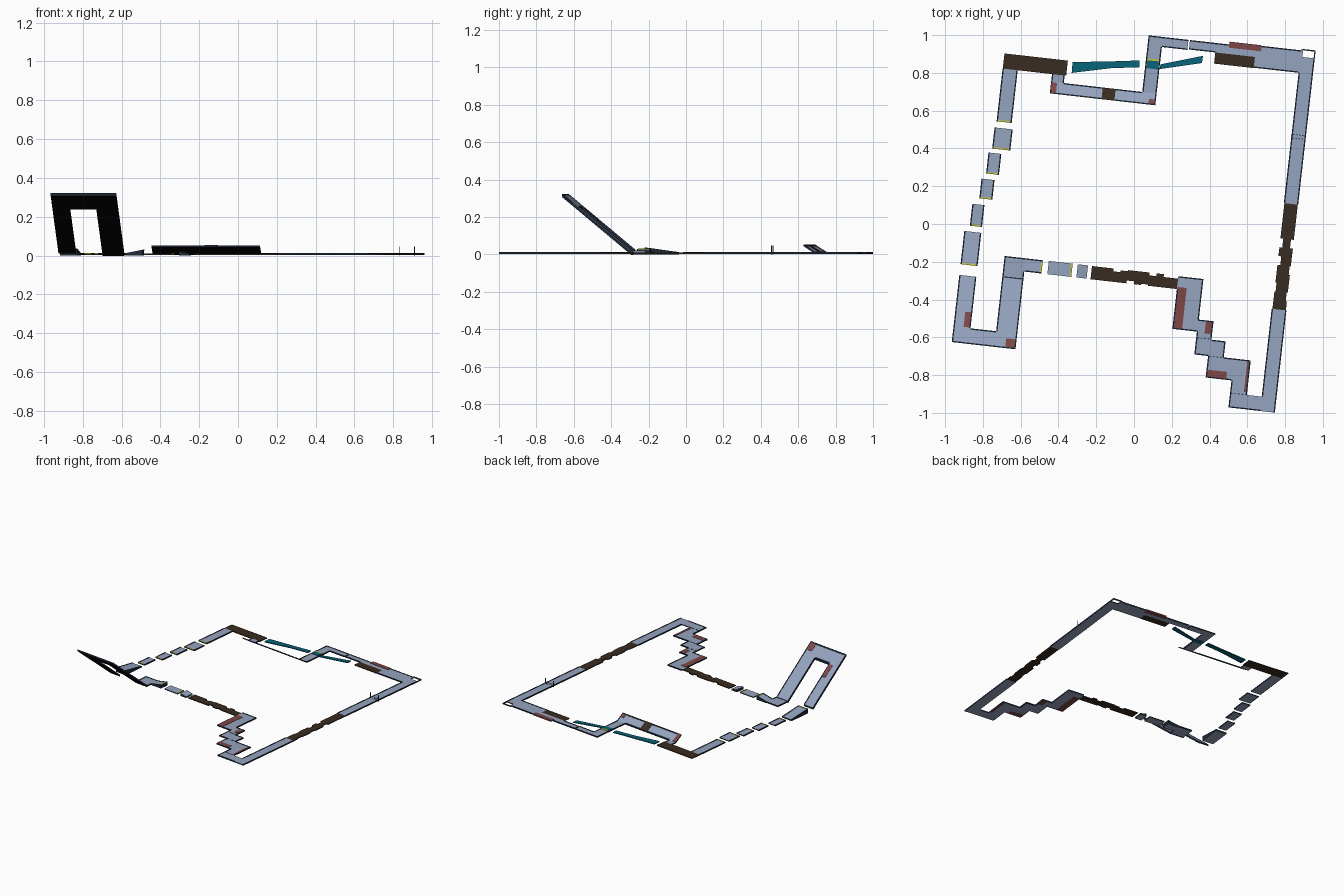
import bpy, bmesh, math, random
from mathutils import Matrix

random.seed(4)
LO, T = 0.003, 0.010                        # deck underside and top
ROT = (Matrix.Rotation(-math.radians(6.46), 4, 'Z') @ Matrix.Translation((0.004, -0.004, 0))
       @ Matrix.Diagonal((1.005, 1.005, 1, 1)))


def material(name, rgb):
    m = bpy.data.materials.new(name)
    m.diffuse_color = (*rgb, 1)
    return m


MATS = [material("blue_grey", (0.30, 0.37, 0.52)), material("navy", (0.014, 0.024, 0.043)),
        material("brown", (0.042, 0.025, 0.015)), material("teal", (0.002, 0.125, 0.19)),
        material("dull_red", (0.21, 0.062, 0.06)), material("yellow", (0.60, 0.58, 0.03)),
        material("black", (0.001, 0.001, 0.001))]
GREY, NAVY, BROWN, TEAL, RED, YELLOW, BLACK = range(7)


def flat(u, v):
    return 0.0


def prism(bm, pts, h, lo, hi, mat, side=None, under=None):
    """Vertical prism on polygon pts following height h; lo=None reaches the ground."""
    side = mat if side is None else side
    bot = [bm.verts.new((u, v, 0 if lo is None else h(u, v) + lo)) for u, v in pts]
    top = [bm.verts.new((u, v, h(u, v) + hi)) for u, v in pts]
    n = len(pts)
    bm.faces.new(top).material_index = mat
    bm.faces.new(bot[::-1]).material_index = mat if under is None else under
    for i in range(n):
        j = (i + 1) % n
        bm.faces.new((bot[i], bot[j], top[j], top[i])).material_index = side


def rect(u0, u1, v0, v1):
    return [(u0, v0), (u1, v0), (u1, v1), (u0, v1)]


def finish(name, bm, rotate=True):
    bmesh.ops.recalc_face_normals(bm, faces=bm.faces)
    me = bpy.data.meshes.new(name)
    bm.to_mesh(me)
    bm.free()
    for m in MATS:
        me.materials.append(m)
    ob = bpy.data.objects.new(name, me)
    if rotate:
        ob.matrix_world = ROT
    bpy.context.collection.objects.link(ob)


def part(name, decks, h=flat, mat=GREY, lo=LO, w=0.007, under=None):
    """decks: (u0, u1, v0, v1, rail edges)."""
    bm = bmesh.new()
    for u0, u1, v0, v1, edges in decks:
        prism(bm, rect(u0, u1, v0, v1), h, lo, T, mat, NAVY if mat == GREY else mat, under)
        rails = {'W': (u0, u0 + w, v0, v1), 'E': (u1 - w, u1, v0, v1),
                 'S': (u0, u1, v0, v0 + w), 'N': (u0, u1, v1 - w, v1)}
        for e in edges:
            prism(bm, rect(*rails[e]), h, lo, T + 0.002, NAVY, NAVY, under)
    finish(name, bm)


def plates(name, rects, mat, h=flat, up=0.002, lo=T - 0.001):
    bm = bmesh.new()
    for r in rects:
        prism(bm, rect(*r), h, lo, T + up, mat)
    finish(name, bm)


def big_tilt(u, v):
    return max(0.0, (-0.351 - v) * 0.835)


def small_tilt(u, v):
    return max(0.0, (0.70 - v) * 0.65)


# right side straight, with a square opening in the far corner
part("right_straight_far", [(0.768, 0.844, 0.202, 0.893, 'WE'), (0.768, 0.844, 0.893, 0.978, 'E')])
part("corner_opening_frame", [(0.768, 0.778, 0.978, 1.02, ''), (0.838, 0.844, 0.978, 1.02, 'E'),
                              (0.778, 0.838, 1.013, 1.02, 'N')], w=0.005)
part("right_straight_near", [(0.767, 0.845, -0.90, -0.358, 'E'), (0.767, 0.78, -0.824, -0.358, 'W')])

# front right zigzag
part("zigzag_track", [
    (0.599, 0.767, -0.90, -0.824, 'S'), (0.599, 0.688, -0.824, -0.757, 'WE'), (0.599, 0.61, -0.90, -0.824, 'W'),
    (0.462, 0.545, -0.757, -0.641, 'W'), (0.545, 0.688, -0.757, -0.641, 'NE'),
    (0.462, 0.599, -0.757, -0.74, 'S'), (0.389, 0.462, -0.643, -0.556, 'S'),
    (0.462, 0.545, -0.643, -0.556, 'E'), (0.47, 0.545, -0.57, -0.556, 'N'),
    (0.389, 0.47, -0.556, -0.458, 'NE'), (0.389, 0.40, -0.643, -0.522, 'W'),
    (0.259, 0.392, -0.522, -0.243, 'SN'), (0.259, 0.27, -0.522, -0.311, 'W'),
    (0.38, 0.392, -0.458, -0.243, 'E')])
plates("zigzag_red_patches", [(0.262, 0.31, -0.518, -0.30), (0.43, 0.467, -0.527, -0.463),
                              (0.466, 0.57, -0.753, -0.715), (0.671, 0.686, -0.81, -0.645)],
       RED, lo=LO - 0.001)


# broken brown stretches with ragged edges
def ragged(name, a0, a1, b0, b1, n, along_u):
    bm = bmesh.new()
    step = (a1 - a0) / n
    for i in range(n):
        a, b = a0 + i * step, a0 + (i + 1) * step
        p = b0 + random.choice((0, 0, 0, 0.006, 0.015))
        q = b1 - random.choice((0, 0, 0, 0.006, 0.015))
        prism(bm, rect(a, b, p, q) if along_u else rect(p, q, a, b), flat, LO, T, BROWN)
    finish(name, bm)


ragged("broken_right_stretch", -0.358, 0.202, 0.771, 0.842, 12, False)
ragged("broken_front_stretch", -0.199, 0.259, -0.311, -0.241, 12, True)

# front jump: ramp, island and landing
part("front_island", [(-0.428, -0.302, -0.31, -0.24, '')])
part("front_landing", [(-0.274, -0.22, -0.31, -0.24, '')],
     h=lambda u, v: max(0, (-0.22 - u) * 0.22), lo=None)


def front_ramp(u, v):
    return max(0.0, (u + 0.55) * 0.2)


part("front_jump_ramp", [(-0.55, -0.46, -0.31, -0.24, 'NS')], h=front_ramp, lo=None)
plates("front_ramp_lip", [(-0.467, -0.459, -0.305, -0.245)], YELLOW, front_ramp)
plates("island_lip", [(-0.309, -0.301, -0.31, -0.24)], YELLOW)

# steep raised loop at the front left, black underneath
part("loop_entry", [(-0.662, -0.55, -0.351, -0.24, 'WN'), (-0.56, -0.55, -0.351, -0.31, 'E')])
part("steep_loop", [
    (-0.662, -0.55, -0.639, -0.351, 'WE'), (-0.888, -0.798, -0.639, -0.366, 'WE'),
    (-0.888, -0.55, -0.722, -0.639, 'SWE'), (-0.798, -0.662, -0.65, -0.639, 'N')],
    h=big_tilt, lo=-0.003, under=BLACK)
plates("loop_red_patches", [(-0.605, -0.555, -0.715, -0.67), (-0.835, -0.803, -0.635, -0.555)],
       RED, big_tilt)


# left side jump and stepping plates
def left_ramp(u, v):
    return (-0.133 - v) * 0.14


part("left_jump_ramp", [(-0.888, -0.798, -0.309, -0.133, 'WE')], h=left_ramp, lo=None)
plates("left_ramp_lip", [(-0.88, -0.806, -0.309, -0.301)], YELLOW, left_ramp)
steps = [(-0.862, -0.798, -0.102, 0.014), (-0.829, -0.76, 0.047, 0.151), (-0.808, -0.74, 0.181, 0.292),
         (-0.791, -0.695, 0.315, 0.427), (-0.784, -0.704, 0.46, 0.74)]
part("left_stepping_plates", [(*s, 'WE') for s in steps])
plates("stepping_lips", [(a + 0.007, b - 0.007, c, c + 0.008) for a, b, c, d in steps], YELLOW)

# back left brown straight, and the banked detour
part("back_left_straight", [(-0.783, -0.447, 0.74, 0.82, '')], mat=BROWN)
part("detour_track", [
    (-0.522, -0.455, 0.70, 0.74, 'WE'), (-0.039, 0.037, 0.70, 0.947, 'WE'),
    (-0.039, 0.172, 0.947, 1.0, 'N'), (-0.039, -0.03, 0.947, 1.0, 'W'), (0.037, 0.172, 0.947, 0.957, 'S')])
part("banked_detour", [(-0.522, 0.037, 0.638, 0.70, 'SWE'), (-0.455, -0.039, 0.69, 0.70, 'N')],
     h=small_tilt, under=BLACK)
plates("detour_brown_patch", [(-0.248, -0.18, 0.638, 0.70)], BROWN, small_tilt, 0.003)
plates("detour_red_patches", [(-0.519, -0.49, 0.641, 0.697), (0.0, 0.034, 0.641, 0.668)],
       RED, small_tilt)

# back right straight
part("back_right_straight", [(0.18, 0.388, 0.95, 1.0, 'N'), (0.388, 0.53, 0.95, 0.985, ''),
                             (0.18, 0.32, 0.95, 0.96, 'S'), (0.53, 0.768, 0.893, 1.012, 'SN'),
                             (0.768, 0.778, 0.893, 1.012, '')])
part("back_brown_shoulder", [(0.32, 0.53, 0.891, 0.952, '')], mat=BROWN)
plates("back_red_shoulder", [(0.388, 0.559, 0.983, 1.015)], RED, lo=LO - 0.001, up=0.003)

# teal shortcut crossing the detour, drawn in unrotated coordinates
bm = bmesh.new()
prism(bm, [(-0.33, 0.80), (-0.12, 0.825), (0.03, 0.83), (0.03, 0.866), (-0.08, 0.862), (-0.325, 0.857)],
      flat, LO, T, TEAL)
prism(bm, [(0.135, 0.82), (0.36, 0.852), (0.365, 0.89), (0.14, 0.845)], flat, LO, T, TEAL)
prism(bm, [(0.066, 0.825), (0.126, 0.818), (0.130, 0.861), (0.071, 0.867)], flat, LO - 0.001, T + 0.003, TEAL)
prism(bm, [(0.071, 0.864), (0.130, 0.858), (0.131, 0.870), (0.072, 0.876)], flat, T - 0.001, T + 0.003, YELLOW)
finish("teal_shortcut", bm, rotate=False)

# dashed start line with two gate posts, and dashed seams
dash = [(0.775 + i * 0.016, 0.783 + i * 0.016, v, v + 0.005) for i in range(4) for v in (0.545, 0.565)]
dash += [(0.395 + i * 0.018, 0.405 + i * 0.018, -0.556, -0.552) for i in range(4)]
dash += [(0.47 + i * 0.018, 0.48 + i * 0.018, -0.645, -0.641) for i in range(4)]
dash += [(0.605 + i * 0.018, 0.615 + i * 0.018, -0.826, -0.822) for i in range(5)]
plates("dashed_lines", dash, NAVY)
plates("loop_seam", [(-0.655, -0.557, -0.351, -0.347)], NAVY)
bm = bmesh.new()
for u in (0.768, 0.844):
    prism(bm, rect(u - 0.002, u + 0.002, 0.556, 0.560), flat, 0.0, 0.047, NAVY)
finish("gate_posts", bm)
